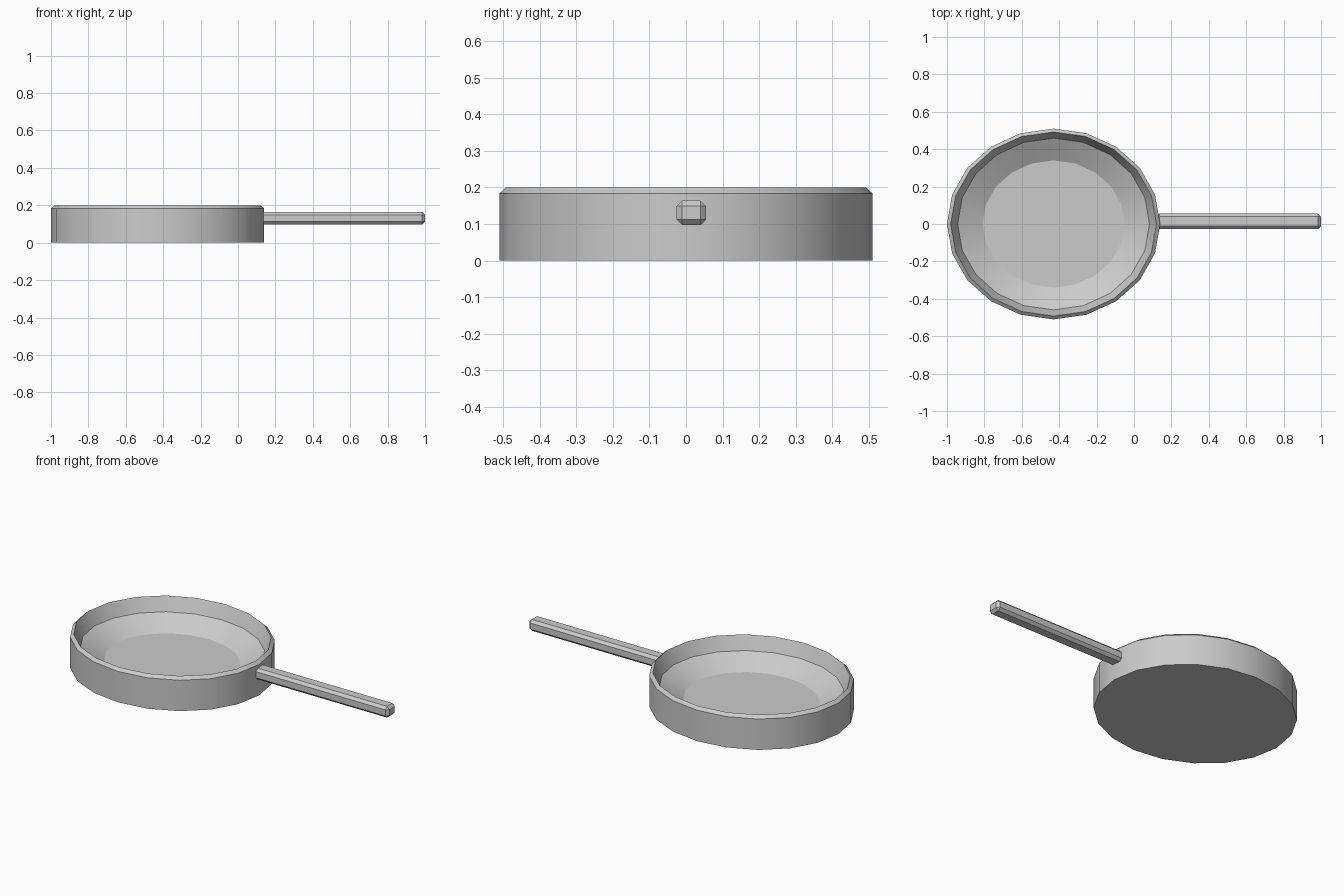
import bpy, bmesh, math

if "Cube" in bpy.data.objects:
    bpy.data.objects.remove(bpy.data.objects["Cube"])

SIDES = 20
CX, RX, RY = -0.43, 0.57, 0.51


def finish(bm, name):
    bmesh.ops.recalc_face_normals(bm, faces=bm.faces)
    mesh = bpy.data.meshes.new(name)
    bm.to_mesh(mesh)
    bm.free()
    obj = bpy.data.objects.new(name, mesh)
    bpy.context.collection.objects.link(obj)
    return obj


# Pan body: oval profile (scale, z) from the base, over the rim, down to the floor
profile = [(1.0, 0.0), (1.0, 0.183), (0.965, 0.2), (0.90, 0.12), (0.667, 0.05)]
bm = bmesh.new()
rings = []
for s, z in profile:
    rings.append([bm.verts.new((CX + RX * s * math.cos(2 * math.pi * i / SIDES),
                                RY * s * math.sin(2 * math.pi * i / SIDES), z))
                  for i in range(SIDES)])
for a, b in zip(rings, rings[1:]):
    for i in range(SIDES):
        j = (i + 1) % SIDES
        bm.faces.new((a[i], a[j], b[j], b[i]))
bm.faces.new(rings[0])
bm.faces.new(rings[-1])
pan = finish(bm, "pan_body")
bpy.context.view_layer.objects.active = pan
pan.select_set(True)
bpy.ops.object.shade_smooth_by_angle(angle=math.radians(28))

# Handle: chamfered bar set into the wall
x0, x1, y0, y1, z0, z1 = 0.12, 1.0, -0.026, 0.055, 0.097, 0.164
bm = bmesh.new()
bmesh.ops.create_cube(bm, size=1)
for v in bm.verts:
    v.co.x = x1 if v.co.x > 0 else x0
    v.co.y = y1 if v.co.y > 0 else y0
    v.co.z = z1 if v.co.z > 0 else z0
bmesh.ops.bevel(bm, geom=bm.edges[:], offset=0.0155, segments=1,
                affect='EDGES', profile=0.5)
finish(bm, "handle")
